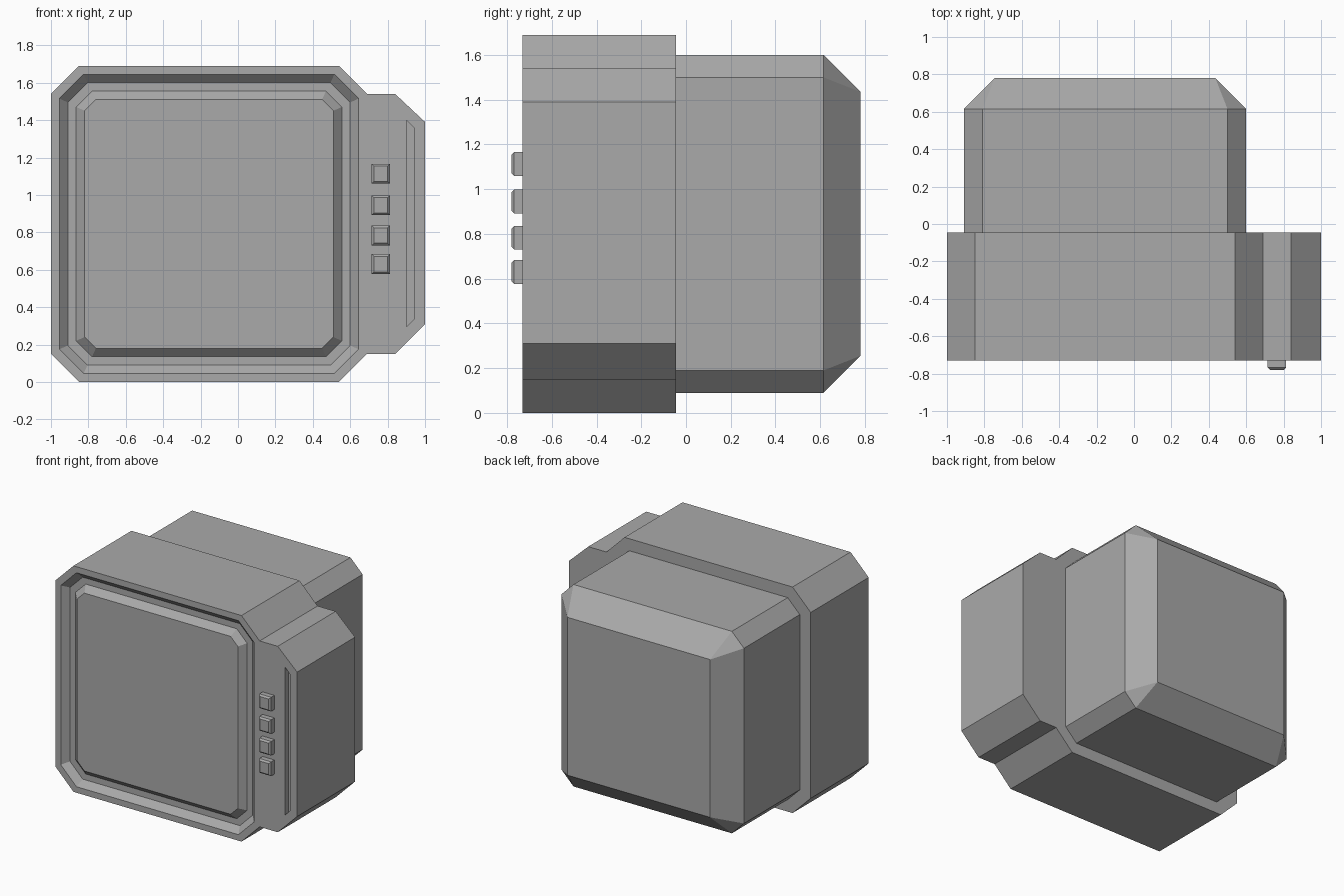
import bpy
import bmesh

default = bpy.data.objects.get("Cube")
if default:
    bpy.data.objects.remove(default, do_unlink=True)

GREY = (0.4, 0.4, 0.4, 1.0)
grey = bpy.data.materials.new("plain grey")
grey.use_nodes = True
grey.diffuse_color = GREY
grey.node_tree.nodes["Principled BSDF"].inputs["Base Color"].default_value = GREY

# Centre of the screen and key depths
CX, CZ = -0.155, 0.845
FRONT, BACK = -0.73, -0.045


def cut_square(half, cut):
    """Square outline around the screen centre with cut corners."""
    a, b = half, half - cut
    pts = [(-b, -a), (b, -a), (a, -b), (a, b), (b, a), (-b, a), (-a, b), (-a, -b)]
    return [(CX + x, CZ + z) for x, z in pts]


def rect(x0, x1, z0, z1):
    return [(x0, z0), (x1, z0), (x1, z1), (x0, z1)]


def ring(bm, pts, y):
    return [bm.verts.new((x, y, z)) for x, z in pts]


def pairs(loop):
    return list(zip(loop, loop[1:] + loop[:1]))


def bridge(bm, first, second):
    for (a, b), (c, d) in zip(pairs(first), pairs(second)):
        bm.faces.new((a, b, d, c))


def loft(bm, rings):
    """Bridge the rings in order and cap the last one."""
    for first, second in zip(rings, rings[1:]):
        bridge(bm, first, second)
    bm.faces.new(rings[-1])


def finish(bm, name):
    bmesh.ops.recalc_face_normals(bm, faces=bm.faces[:])
    mesh = bpy.data.meshes.new(name)
    bm.to_mesh(mesh)
    bm.free()
    mesh.materials.append(grey)
    obj = bpy.data.objects.new(name, mesh)
    bpy.context.collection.objects.link(obj)
    return obj


# Front case: screen surround joined with the control panel on its left
screen_side = [(0.69, 1.54), (0.54, 1.69), (-0.85, 1.69), (-1.0, 1.54),
               (-1.0, 0.15), (-0.85, 0), (0.54, 0), (0.69, 0.15)]
panel_side = [(0.84, 0.15), (1.0, 0.31), (1.0, 1.39), (0.84, 1.54)]
outline = screen_side + panel_side

bm = bmesh.new()
rim = ring(bm, outline, FRONT)
loft(bm, [rim, ring(bm, outline, BACK)])

# Sunken gutter and raised screen
screen_rings = [ring(bm, cut_square(0.80, 0.13), FRONT),
                ring(bm, cut_square(0.755, 0.105), FRONT + 0.045),
                ring(bm, cut_square(0.71, 0.085), FRONT + 0.045),
                ring(bm, cut_square(0.665, 0.06), FRONT)]
loft(bm, screen_rings)

# Narrow slot along the outer edge of the panel
slot = [(0.90, 0.295), (0.94, 0.335), (0.94, 1.36), (0.90, 1.40)]
slot_rings = [ring(bm, slot, FRONT), ring(bm, slot, FRONT + 0.04)]
loft(bm, slot_rings)

# Front face around the two openings
edges = [bm.edges.get(p) for loop in (rim, screen_rings[0], slot_rings[0])
         for p in pairs(loop)]
bmesh.ops.triangle_fill(bm, edges=edges, use_beauty=True, normal=(0, -1, 0))
finish(bm, "front_case")

# Rear housing: cut corners that taper to a square back
bm = bmesh.new()
body = cut_square(0.755, 0.10)
start, end = ring(bm, body, BACK), ring(bm, body, 0.615)
bridge(bm, start, end)
bm.faces.new(start)
h = 0.59
tail = ring(bm, rect(CX - h, CX + h, CZ - h, CZ + h), 0.78)
bm.faces.new(tail)
for i in range(4):
    j = (i + 1) % 4
    bm.faces.new((end[2 * i], end[2 * i + 1], tail[j], tail[i]))
    bm.faces.new((end[2 * i + 1], end[(2 * i + 2) % 8], tail[j]))
finish(bm, "rear_housing")

# Column of bevelled buttons
for n, z in enumerate((1.113, 0.945, 0.783, 0.63), 1):
    bm = bmesh.new()
    base = rect(0.715, 0.812, z - 0.053, z + 0.053)
    face = rect(0.727, 0.80, z - 0.041, z + 0.041)
    loft(bm, [ring(bm, base, FRONT + 0.01), ring(bm, base, FRONT - 0.038),
              ring(bm, face, FRONT - 0.05)])
    finish(bm, f"button_{n}")
